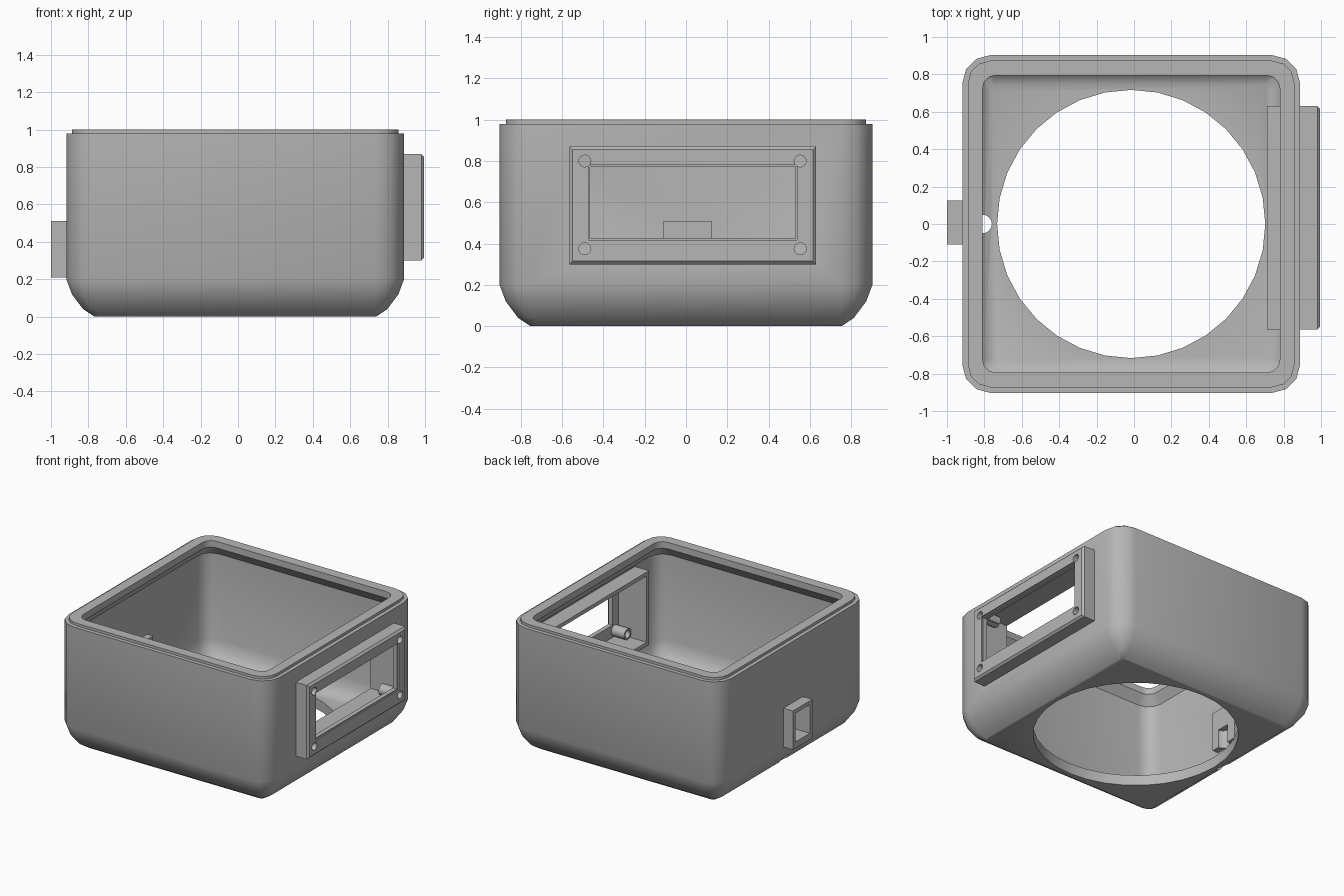
import bpy, bmesh, math
from mathutils import Matrix, Vector

cube = bpy.data.objects.get("Cube")
if cube:
    bpy.data.objects.remove(cube, do_unlink=True)

grey = bpy.data.materials.new("plain grey")
grey.use_nodes = True
tone = (0.47, 0.47, 0.47, 1)
grey.diffuse_color = tone
grey.node_tree.nodes["Principled BSDF"].inputs["Base Color"].default_value = tone


def make(name, bm):
    bmesh.ops.recalc_face_normals(bm, faces=bm.faces)
    mesh = bpy.data.meshes.new(name)
    bm.to_mesh(mesh)
    bm.free()
    mesh.materials.append(grey)
    obj = bpy.data.objects.new(name, mesh)
    bpy.context.collection.objects.link(obj)
    return obj


def box(name, x, y, z):
    bm = bmesh.new()
    bmesh.ops.create_cube(bm, size=1)
    lo, hi = (Vector(v) for v in zip(x, y, z))
    for v in bm.verts:
        v.co = [(a + b) / 2 + c * (b - a) for a, b, c in zip(lo, hi, v.co)]
    return make(name, bm)


def cylinder(name, centre, radius, depth, sides, along_x=False):
    bm = bmesh.new()
    turn = Matrix.Rotation(math.pi / 2, 4, 'Y') if along_x else Matrix()
    bmesh.ops.create_cone(bm, cap_ends=True, segments=sides, radius1=radius,
                          radius2=radius, depth=depth,
                          matrix=Matrix.Translation(centre) @ turn)
    return make(name, bm)


def combine(target, tool, operation='DIFFERENCE'):
    mod = target.modifiers.new("cut", 'BOOLEAN')
    mod.operation, mod.solver, mod.object = operation, 'EXACT', tool
    bpy.context.view_layer.objects.active = target
    bpy.ops.object.modifier_apply(modifier=mod.name)
    bpy.data.objects.remove(tool, do_unlink=True)


def smooth(obj):
    bpy.ops.object.select_all(action='DESELECT')
    obj.select_set(True)
    bpy.context.view_layer.objects.active = obj
    bpy.ops.object.shade_smooth_by_angle(angle=math.radians(32))


CX = -0.015   # middle of the housing


def ring(bm, half, radius, z, steps=3):
    verts = []
    for q in range(4):
        start = q * math.pi / 2
        sx = 1 if q in (0, 3) else -1
        sy = 1 if q < 2 else -1
        for i in range(steps + 1):
            a = start + i * math.pi / 2 / steps
            verts.append(bm.verts.new((
                CX + sx * (half - radius) + radius * math.cos(a),
                sy * (half - radius) + radius * math.sin(a), z)))
    return verts


# Housing: rounded-square rings up the outside, over the rim, down the inside
profile = [(0.753, 0.03, 0), (0.813, 0.07, 0.04), (0.873, 0.12, 0.12),
           (0.903, 0.15, 0.2), (0.903, 0.15, 0.98), (0.873, 0.12, 0.98),
           (0.873, 0.12, 1.0), (0.795, 0.07, 1.0), (0.795, 0.07, 0.95),
           (0.845, 0.11, 0.88), (0.845, 0.11, 0.22), (0.825, 0.09, 0.15),
           (0.79, 0.06, 0.1), (0.745, 0.03, 0.08)]
bm = bmesh.new()
rings = [ring(bm, *p) for p in profile]
for lower, upper in zip(rings, rings[1:]):
    n = len(lower)
    for i in range(n):
        j = (i + 1) % n
        bm.faces.new((lower[i], lower[j], upper[j], upper[i]))
bm.faces.new(rings[0])
bm.faces.new(rings[-1])
housing = make("housing", bm)

# Openings through the housing
PANEL_Y, PANEL_Z = (-0.565, 0.63), (0.3, 0.87)
PORT_Y, PORT_Z = (-0.11, 0.125), (0.21, 0.51)
combine(housing, cylinder("floor_cutter", (CX, 0, 0), 0.717, 0.6, 32))
combine(housing, box("panel_cutter", (0.71, 1.1), PANEL_Y, PANEL_Z))
combine(housing, box("port_cutter", (-1.1, -0.81), PORT_Y, PORT_Z))
combine(housing, cylinder("cable_cutter", (-0.81, 0, 0.1), 0.05, 0.5, 16))
smooth(housing)

# Display frame: hollow box with chamfered front, window and screw bosses
frame = box("display_frame", (0.71, 0.995), PANEL_Y, PANEL_Z)
bm = bmesh.new()
bm.from_mesh(frame.data)
front = [e for e in bm.edges if all(v.co.x > 0.9 for v in e.verts)]
bmesh.ops.bevel(bm, geom=front, offset=0.015, segments=1, affect='EDGES')
bm.to_mesh(frame.data)
bm.free()
combine(frame, box("hollow_cutter", (0.6, 0.95), (-0.535, 0.6), (0.33, 0.84)))
combine(frame, box("window_cutter", (0.9, 1.1), (-0.465, 0.53), (0.425, 0.772)))
combine(frame, box("lip_cutter", (0.985, 1.1), (-0.473, 0.538), (0.417, 0.78)))
screws = [(y, z) for y in (-0.49, 0.553) for z in (0.375, 0.8)]
for y, z in screws:
    combine(frame, cylinder("boss", (0.9, y, z), 0.043, 0.12, 16, True), 'UNION')
for y, z in screws:
    combine(frame, cylinder("screw_cutter", (0.95, y, z), 0.029, 0.3, 16, True))
# Trim the bosses where they would show inside the window
combine(frame, box("trim_cutter", (0.6, 1.1), (-0.465, 0.53), (0.425, 0.772)))
smooth(frame)

# Cable port: small block with an outward recess and a cable hole below
port = box("cable_port", (-1.0, -0.81), PORT_Y, PORT_Z)
combine(port, box("recess_cutter", (-1.1, -0.86), (-0.08, 0.095), (0.26, 0.48)))
combine(port, cylinder("cable_cutter", (-0.81, 0, 0.1), 0.05, 0.5, 16))
for y in (-0.045, 0.06):
    combine(port, cylinder("pin_cutter", (-0.86, y, 0.45), 0.01, 0.04, 8, True))
smooth(port)
